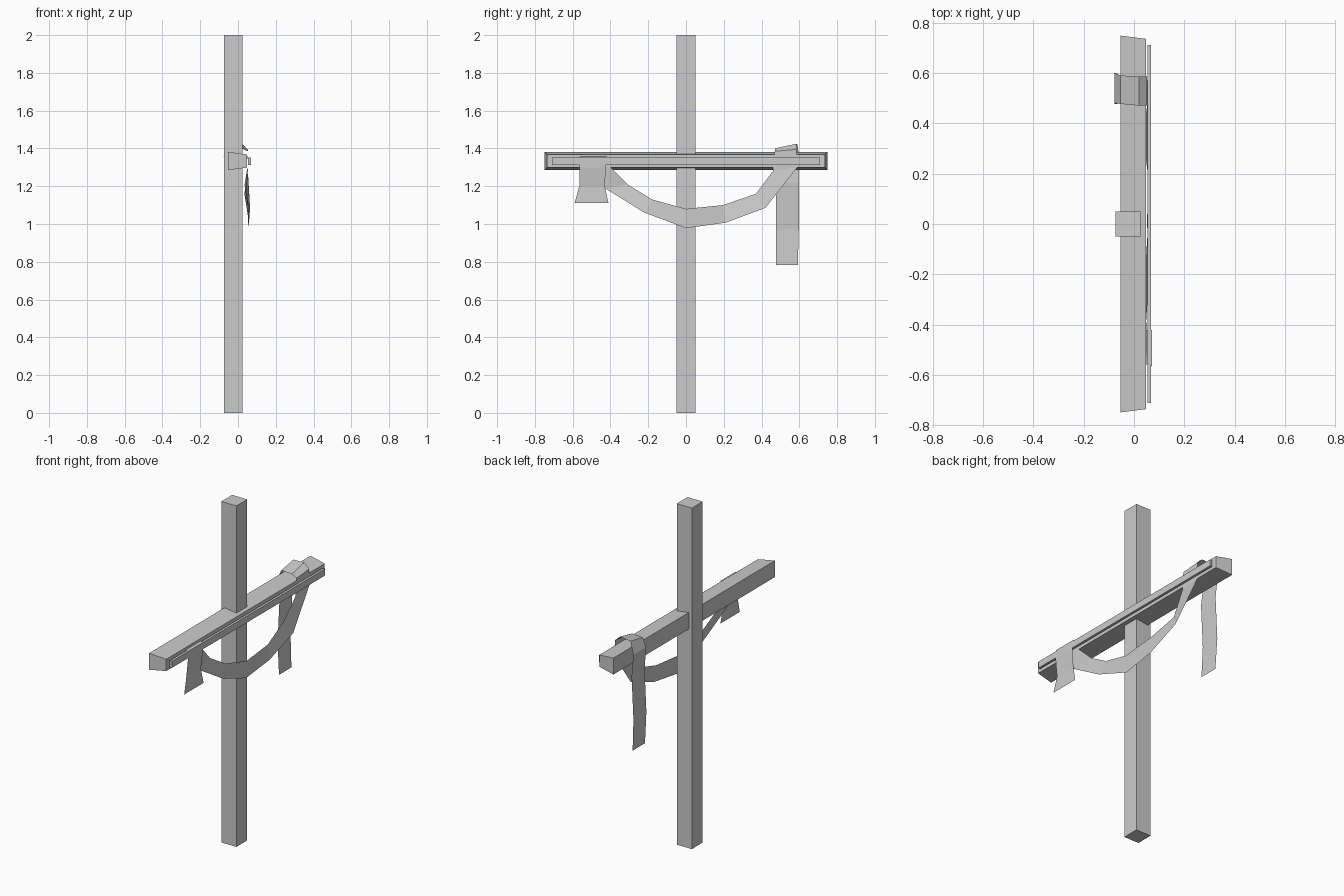
import bpy


def mesh_object(name, verts, faces):
    me = bpy.data.meshes.new(name)
    me.from_pydata(verts, [], faces)
    me.update()
    ob = bpy.data.objects.new(name, me)
    bpy.context.collection.objects.link(ob)
    return ob


def tapered_beam(name, x0, x1, y0, y1, z0, z1, taper_y=0.0, taper_z=0.0):
    """Box whose +x end is narrowed by the taper amounts."""
    verts = []
    for x, ty, tz in ((x0, 0, 0), (x1, taper_y, taper_z)):
        verts += [(x, y0 + ty, z0 + tz), (x, y1 - ty, z0 + tz),
                  (x, y1 - ty, z1 - tz), (x, y0 + ty, z1 - tz)]
    faces = [(3, 2, 1, 0), (4, 5, 6, 7)]
    faces += [(i, (i + 1) % 4, (i + 1) % 4 + 4, i + 4) for i in range(4)]
    return mesh_object(name, verts, faces)


def ribbon(name, rows):
    """Sheet of cloth through pairs of edge points."""
    verts = [p for row in rows for p in row]
    faces = [(2 * i, 2 * i + 1, 2 * i + 3, 2 * i + 2) for i in range(len(rows) - 1)]
    return mesh_object(name, verts, faces)


# Wooden parts
tapered_beam("upright_post", -0.073, 0.025, -0.05, 0.05, 0, 2)
tapered_beam("crossbeam", -0.053, 0.048, -0.748, 0.748, 1.285, 1.382, 0.013, 0.014)
tapered_beam("front_strip", 0.054, 0.068, -0.71, 0.71, 1.313, 1.352)

# Cloth swag, from the short tail across to the wrap and down the back
ribbon("draped_cloth", [
    ((0.050, -0.54, 1.30), (0.050, -0.40, 1.30)),
    ((0.045, -0.43, 1.19), (0.035, -0.31, 1.21)),
    ((0.060, -0.22, 1.06), (0.045, -0.18, 1.13)),
    ((0.052, 0.00, 0.978), (0.056, 0.00, 1.08)),
    ((0.058, 0.21, 1.007), (0.055, 0.196, 1.10)),
    ((0.064, 0.42, 1.085), (0.034, 0.37, 1.16)),
    ((0.051, 0.59, 1.30), (0.051, 0.46, 1.28)),
    ((0.052, 0.585, 1.395), (0.052, 0.47, 1.385)),
    ((0.020, 0.585, 1.425), (0.020, 0.47, 1.40)),
    ((-0.053, 0.59, 1.42), (-0.053, 0.477, 1.40)),
    ((-0.078, 0.60, 1.35), (-0.078, 0.48, 1.35)),
    ((-0.065, 0.597, 1.22), (-0.065, 0.477, 1.22)),
    ((-0.077, 0.597, 0.97), (-0.077, 0.477, 0.97)),
    ((-0.068, 0.592, 0.783), (-0.068, 0.477, 0.783)),
])

# Short tail folded over the front strip
ribbon("short_cloth_tail", [
    ((0.050, -0.56, 1.30), (0.050, -0.42, 1.30)),
    ((0.052, -0.56, 1.357), (0.052, -0.42, 1.357)),
    ((0.071, -0.56, 1.355), (0.071, -0.42, 1.355)),
    ((0.070, -0.565, 1.30), (0.070, -0.425, 1.30)),
    ((0.060, -0.565, 1.20), (0.060, -0.43, 1.20)),
    ((0.064, -0.59, 1.11), (0.064, -0.41, 1.11)),
][::-1])
